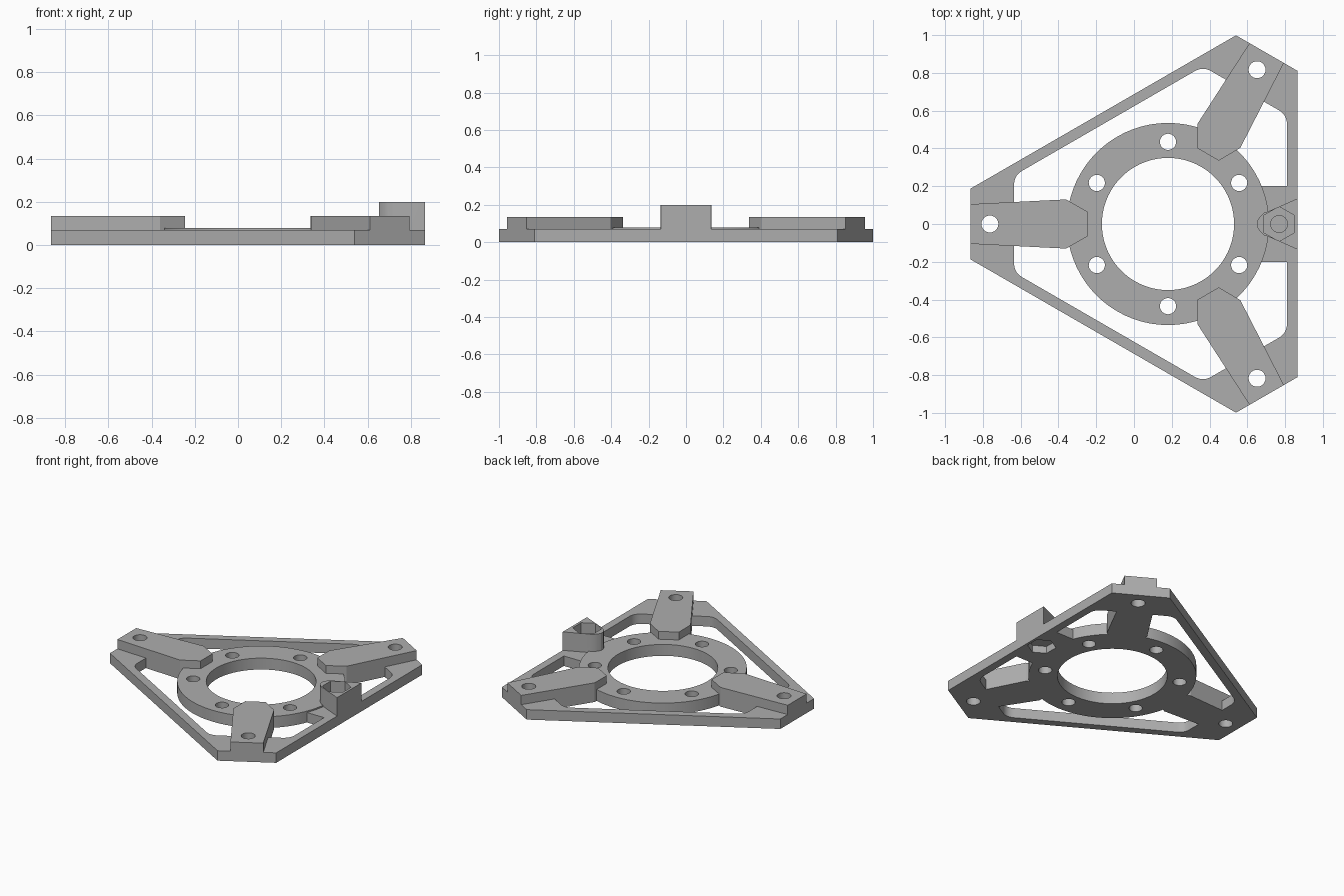
import bpy
import bmesh
from math import cos, sin, pi, radians, sqrt
from mathutils import Vector

cube = bpy.data.objects.get("Cube")
if cube:
    bpy.data.objects.remove(cube, do_unlink=True)

CENTRE = Vector((0.18, 0.0))
ARM_ANGLES = [radians(a) for a in (60, 180, 300)]
PLATE, RING, ARM, BOSS = 0.07, 0.08, 0.135, 0.2

grey = bpy.data.materials.new("plain grey")
grey.use_nodes = True
colour = (0.42, 0.42, 0.42, 1)
grey.diffuse_color = colour
grey.node_tree.nodes["Principled BSDF"].inputs["Base Color"].default_value = colour


def prism(name, points, z0, z1):
    """Extrude a flat outline from z0 to z1."""
    bm = bmesh.new()
    base = bm.faces.new([bm.verts.new((p[0], p[1], z0)) for p in points])
    out = bmesh.ops.extrude_face_region(bm, geom=[base])
    for v in out["geom"]:
        if isinstance(v, bmesh.types.BMVert):
            v.co.z = z1
    bmesh.ops.recalc_face_normals(bm, faces=bm.faces)
    mesh = bpy.data.meshes.new(name)
    bm.to_mesh(mesh)
    bm.free()
    mesh.materials.append(grey)
    obj = bpy.data.objects.new(name, mesh)
    bpy.context.collection.objects.link(obj)
    return obj


def ngon(centre, radius, sides, turn=0.0):
    return [(centre[0] + radius * cos(turn + 2 * pi * i / sides),
             centre[1] + radius * sin(turn + 2 * pi * i / sides)) for i in range(sides)]


def polar(angle, along, across=0.0):
    """Point given by distance along and across a direction from the ring centre."""
    u = Vector((cos(angle), sin(angle)))
    return CENTRE + u * along + Vector((-u.y, u.x)) * across


def clipped_triangle(corner, side):
    """Triangle with cut corners, from its corner and side distances."""
    half = (2 * side - corner) / sqrt(3)
    return [polar(a, corner, s * half) for a in ARM_ANGLES for s in (-1, 1)]


def rounded(points, reach, steps=6):
    result = []
    for i, p in enumerate(points):
        a = p + (points[i - 1] - p).normalized() * reach
        b = p + (points[(i + 1) % len(points)] - p).normalized() * reach
        for k in range(steps + 1):
            t = k / steps
            result.append(a * (1 - t) ** 2 + p * 2 * t * (1 - t) + b * t * t)
    return result


def combine(target, tool, operation):
    mod = target.modifiers.new(operation, 'BOOLEAN')
    mod.operation = operation
    mod.solver = 'EXACT'
    mod.object = tool
    with bpy.context.temp_override(object=target, active_object=target,
                                   selected_objects=[target]):
        bpy.ops.object.modifier_apply(modifier=mod.name)
    bpy.data.objects.remove(tool, do_unlink=True)


def cut(target, points, z0=-0.1, z1=0.4):
    combine(target, prism("cutter", points, z0, z1), 'DIFFERENCE')


# Outer frame with thin rails
plate = prism("mounting_plate", clipped_triangle(1.045, 0.685), 0, PLATE)
cut(plate, rounded(clipped_triangle(0.815, 0.63), 0.05))

# Boss foot between ring and rail
combine(plate, prism("boss_foot", [(0.6, -0.2), (0.84, -0.2), (0.84, 0.2), (0.6, 0.2)],
                     0, PLATE), 'UNION')

# Centre ring
combine(plate, prism("ring", ngon(CENTRE, 0.535, 72), 0, RING), 'UNION')

# Three raised arms
half_arm = [(1.045, 0.105), (0.54, 0.13), (0.425, 0.065)]
for angle in ARM_ANGLES:
    outline = [polar(angle, r, w) for r, w in half_arm]
    outline += [polar(angle, r, -w) for r, w in reversed(half_arm)]
    combine(plate, prism("arm", outline, 0, ARM), 'UNION')

# Boss with a rounded nose
half_boss = [(0.865, 0.135), (0.725, 0.073), (0.69, 0.06), (0.665, 0.037), (0.652, 0.015)]
outline = half_boss + [(x, -y) for x, y in reversed(half_boss)]
combine(plate, prism("boss", outline, 0, BOSS), 'UNION')

# Centre opening, ring holes and arm holes
cut(plate, ngon(CENTRE, 0.35, 72))
for i in range(6):
    cut(plate, ngon(polar(radians(30 + 60 * i), 0.435), 0.043, 24))
for angle in ARM_ANGLES:
    cut(plate, ngon(polar(angle, 0.943), 0.045, 24))

# Hexagonal pockets and blind hole in the boss
spot = (0.768, 0)
cut(plate, ngon(spot, 0.092, 6, pi / 6), z0=0.12)
cut(plate, ngon(spot, 0.045, 24), z0=0.07)
cut(plate, ngon(spot, 0.092, 6, pi / 6), z1=0.05)

# Smooth round walls, crisp edges
bpy.ops.object.select_all(action='DESELECT')
plate.select_set(True)
bpy.context.view_layer.objects.active = plate
bpy.ops.object.shade_smooth_by_angle(angle=radians(25))
